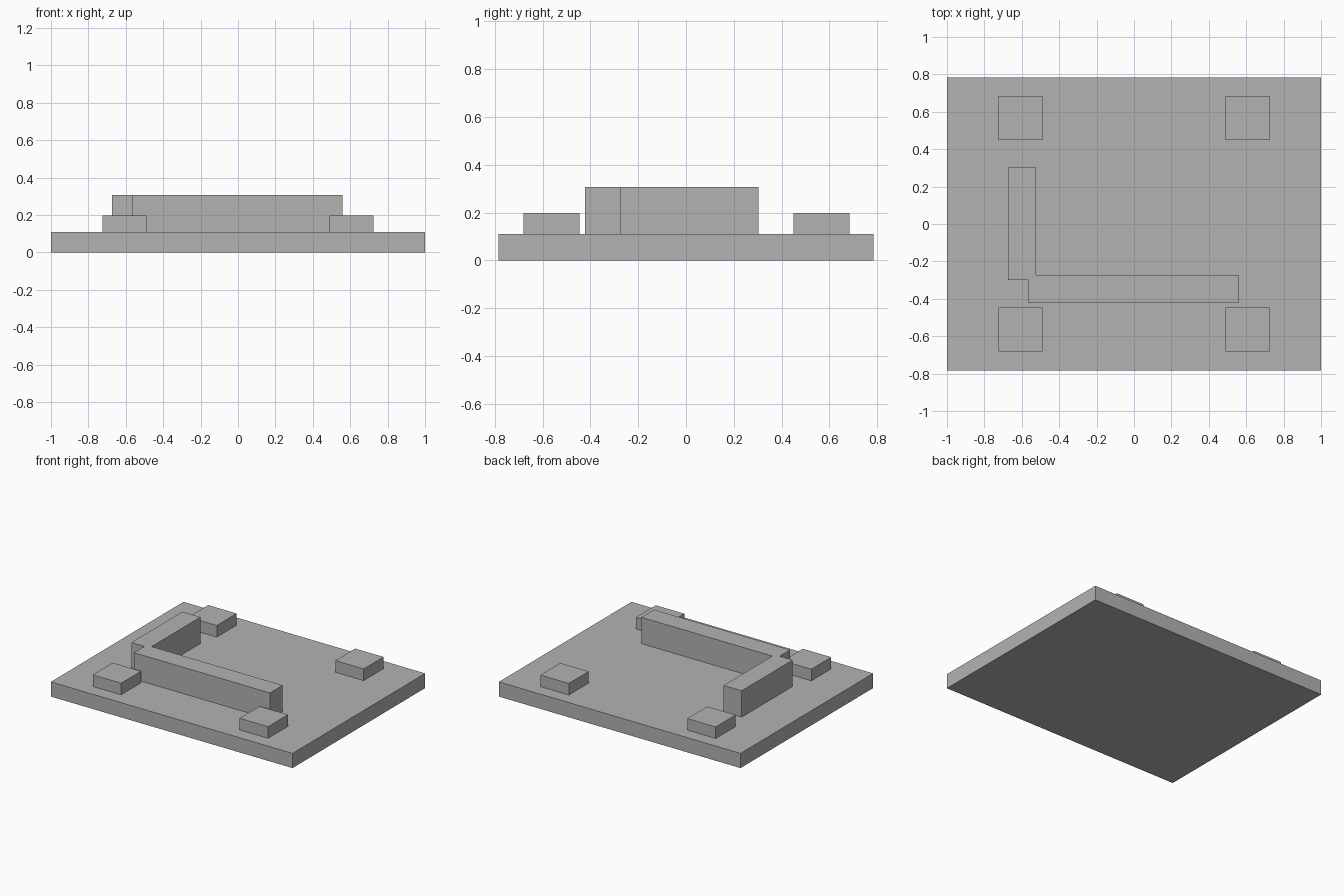
import bpy
import bmesh

cube = bpy.data.objects.get("Cube")
if cube:
    bpy.data.objects.remove(cube, do_unlink=True)

GREY = (0.45, 0.45, 0.45, 1.0)
grey = bpy.data.materials.new("plain grey")
grey.use_nodes = True
grey.diffuse_color = GREY
grey.node_tree.nodes["Principled BSDF"].inputs["Base Color"].default_value = GREY


def prism(name, outline, bottom, top):
    """Extrude a counter-clockwise outline from bottom to top."""
    bm = bmesh.new()
    face = bm.faces.new([bm.verts.new((x, y, bottom)) for x, y in outline])
    result = bmesh.ops.extrude_face_region(bm, geom=[face], use_keep_orig=True)
    raised = [v for v in result["geom"] if isinstance(v, bmesh.types.BMVert)]
    bmesh.ops.translate(bm, verts=raised, vec=(0, 0, top - bottom))
    bmesh.ops.recalc_face_normals(bm, faces=bm.faces)
    mesh = bpy.data.meshes.new(name)
    bm.to_mesh(mesh)
    bm.free()
    mesh.materials.append(grey)
    obj = bpy.data.objects.new(name, mesh)
    bpy.context.collection.objects.link(obj)
    return obj


def rectangle(cx, cy, width, depth):
    w, d = width / 2, depth / 2
    return [(cx - w, cy - d), (cx + w, cy - d), (cx + w, cy + d), (cx - w, cy + d)]


BASE_TOP = 0.11

# Base plate
prism("base_plate", rectangle(0, 0, 2.0, 1.567), 0, BASE_TOP)

# Four corner pads
for side, x in (("right", -0.608), ("left", 0.608)):
    for end, y in (("front", -0.563), ("back", 0.567)):
        prism(f"{end}_{side}_pad", rectangle(x, y, 0.235, 0.235), BASE_TOP, 0.197)

# L-shaped wall with a notched outer corner
wall = [(-0.565, -0.423), (0.56, -0.423), (0.56, -0.273), (-0.523, -0.273),
        (-0.523, 0.303), (-0.673, 0.303), (-0.673, -0.3), (-0.565, -0.3)]
prism("corner_wall", wall, BASE_TOP, 0.307)
